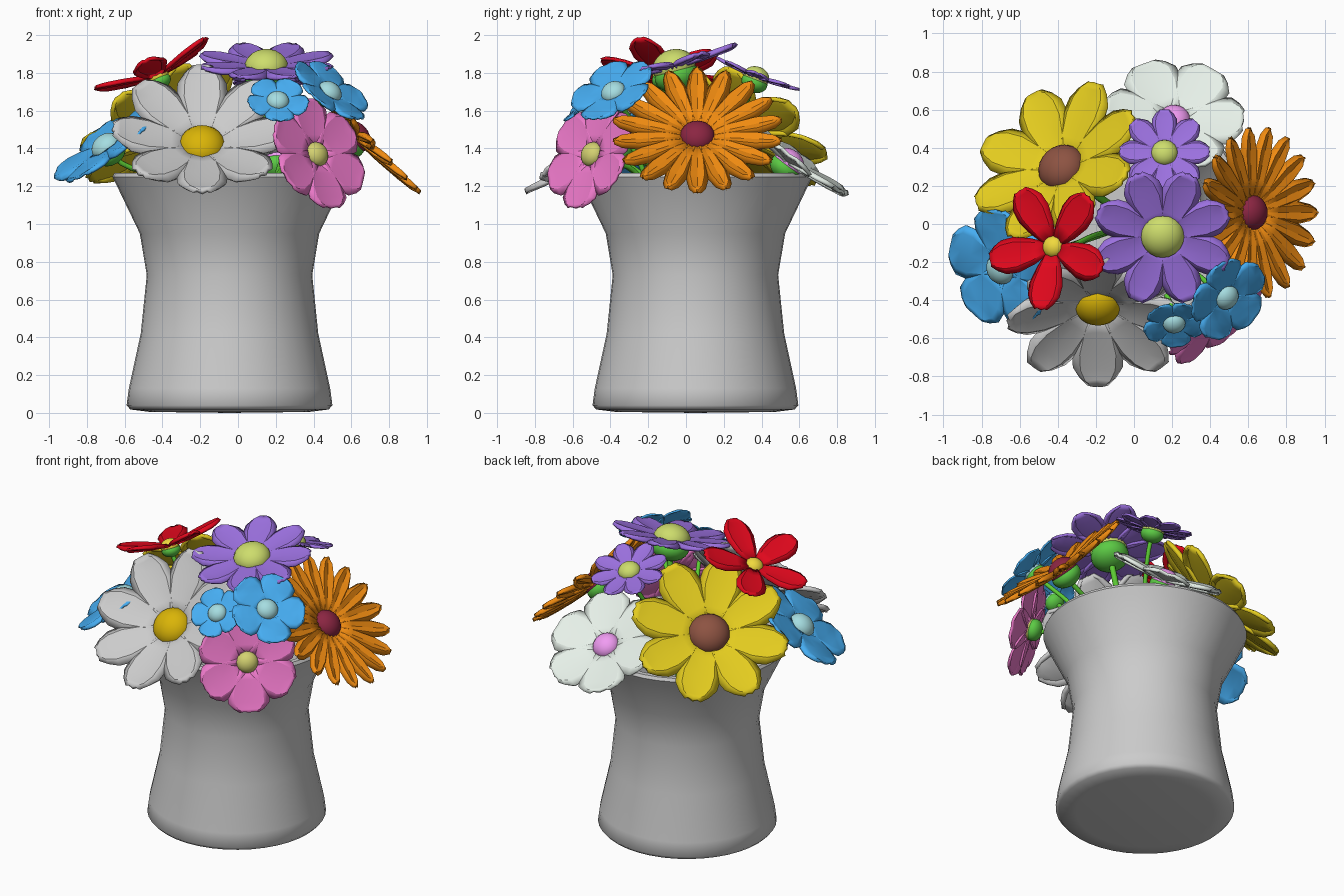
import bpy, bmesh, math
from mathutils import Vector, Matrix

if "Cube" in bpy.data.objects:
    bpy.data.objects.remove(bpy.data.objects["Cube"])

MATS = {}


def material(hexcol):
    if hexcol not in MATS:
        m = bpy.data.materials.new("colour_" + hexcol)
        rgb = [(int(hexcol[i:i + 2], 16) / 255) ** 2.2 for i in (0, 2, 4)]
        m.diffuse_color = (*rgb, 1)
        m.use_nodes = True
        m.node_tree.nodes["Principled BSDF"].inputs["Base Color"].default_value = m.diffuse_color
        MATS[hexcol] = m
    return MATS[hexcol]


def make(name, bm, matrix=None, colour=None, angle=35):
    me = bpy.data.meshes.new(name)
    bmesh.ops.recalc_face_normals(bm, faces=bm.faces)
    bm.to_mesh(me)
    bm.free()
    ob = bpy.data.objects.new(name, me)
    bpy.context.collection.objects.link(ob)
    if matrix:
        ob.matrix_world = matrix
    if colour:
        me.materials.append(material(colour))
    bpy.ops.object.select_all(action='DESELECT')
    ob.select_set(True)
    bpy.context.view_layer.objects.active = ob
    bpy.ops.object.shade_smooth_by_angle(angle=math.radians(angle))
    return ob


# Vase: lathed profile, outside then inside
def vase():
    profile = [(0, 0), (.42, .005), (.525, .018), (.545, .04), (.533, .13), (.47, .42),
               (.438, .73), (.475, .95), (.60, 1.21), (.62, 1.25), (.61, 1.27),
               (.58, 1.27), (.56, 1.21), (.435, .95), (.40, .73), (.43, .42), (.45, .1), (0, .09)]
    bm = bmesh.new()
    n = 40
    rings = []
    for r, z in profile:
        k = n if r else 1
        rings.append([bm.verts.new((r * math.cos(math.tau * i / n),
                                    r * math.sin(math.tau * i / n), z)) for i in range(k)])
    for a, b in zip(rings, rings[1:]):
        for i in range(n):
            j = (i + 1) % n
            quad = [a[i % len(a)], a[j % len(a)], b[j % len(b)], b[i % len(b)]]
            bm.faces.new(list(dict.fromkeys(quad)))
    make("vase", bm, Matrix.Translation((-.045, .05, 0)), angle=50)


# Petal outlines: (fraction of length, fraction of full width)
LEAF = [(.15, .35), (.35, .72), (.6, 1), (.78, .95), (.92, .66), (1, .3)]
BROAD = [(.15, .5), (.35, .75), (.6, 1), (.8, 1), (.94, .72), (1, .42)]
POINTED = [(.13, .3), (.4, .75), (.7, 1), (.89, .6), (1, .05)]
ACROSS = [(-1, -.03), (-.72, .012), (0, -.015), (.72, .012), (1, -.03)]


def petals(name, mw, count, radius, width, cup, phase, outline, colour):
    bm = bmesh.new()
    for k in range(count):
        rot = Matrix.Rotation(math.radians(phase) + math.tau * k / count, 3, 'Z')
        rows = []
        for t, w in outline:
            rise = cup * t * radius
            run = radius * t * math.sqrt(1 - cup * cup)
            row = []
            for s, h in ACROSS:
                # the tip row curls back slightly at its sides
                p = Vector((run - (.03 * radius * abs(s) if t > .9 else 0),
                            s * w * width / 2, rise + h * radius * min(1, w + .2)))
                row.append(bm.verts.new(rot @ p))
            rows.append(row)
        for a, b in zip(rows, rows[1:]):
            for i in range(len(ACROSS) - 1):
                bm.faces.new((a[i], b[i], b[i + 1], a[i + 1]))
    ob = make(name, bm, mw, colour, 25)
    sol = ob.modifiers.new("thickness", 'SOLIDIFY')
    sol.thickness = .045 * radius
    sol.offset = -1


def ball(name, mw, r, squash, offset, colour):
    bm = bmesh.new()
    bmesh.ops.create_uvsphere(bm, u_segments=20, v_segments=12, radius=r)
    local = Matrix.Translation((0, 0, offset)) @ Matrix.Diagonal((1, 1, squash, 1))
    make(name, bm, mw @ local, colour)


# Curved stem from the flower back down into the vase
def stem(name, pos, n, thick):
    cu = bpy.data.curves.new(name, 'CURVE')
    cu.dimensions = '3D'
    cu.bevel_depth = thick
    cu.bevel_resolution = 2
    cu.resolution_u = 6
    sp = cu.splines.new('BEZIER')
    sp.bezier_points.add(2)
    back = pos - n * .2
    pts = [pos - n * .04, Vector((pos.x * .5, pos.y * .5, min(back.z - .05, 1.36))),
           Vector((pos.x * .2, pos.y * .2, .55))]
    for bp, p in zip(sp.bezier_points, pts):
        bp.co = p
        bp.handle_left_type = bp.handle_right_type = 'AUTO'
    sp.bezier_points[0].handle_right_type = 'FREE'
    sp.bezier_points[0].handle_right = pts[0] - n * .15
    cu.materials.append(material("5CC936"))
    bpy.context.collection.objects.link(bpy.data.objects.new(name, cu))


def flower(name, pos, n, count, radius, width, cup, phase, outline, colour, core_r, core):
    pos, n = Vector(pos), Vector(n).normalized()
    up = (Vector((0, 0, 1)) - n * n.z).normalized()
    side = up.cross(n)
    mw = Matrix((side, up, n)).transposed().to_4x4()
    mw.translation = pos
    petals(name + "_petals", mw, count, radius, width, cup, phase, outline, colour)
    ball(name + "_centre", mw, core_r, .8, .12 * core_r, core)
    ball(name + "_calyx", mw, core_r * 1.02, .75, -.32 * core_r, "5CC946")
    stem(name + "_stem", pos, n, max(.014, core_r * .16))


vase()
BLUE, TEAL, PURPLE, LIME = "48ACF2", "A4DCE0", "9A70DE", "CCDC6C"

# name, position, facing, petals, radius, width, cup, phase, outline, colour, centre size, centre colour
flower("grey_daisy", (-.19, -.41, 1.40), (0, -.71, .71), 8, .5, .25, .28, 0, LEAF, None, .125, "D9B310")
flower("large_purple_flower", (.15, -.06, 1.82), (0, -.25, .96), 8, .375, .19, .1, 22.5, LEAF, PURPLE, .115, LIME)
flower("small_purple_flower", (.16, .37, 1.77), (0, .36, .93), 8, .24, .125, .1, 0, LEAF, PURPLE, .07, LIME)
flower("red_flower", (-.42, -.12, 1.775), (-.4, .1, .91), 5, .35, .175, .2, 80, LEAF, "E01022", .058, "F0D840")
flower("yellow_daisy", (-.37, .285, 1.455), (-.45, .5, .72), 8, .495, .25, .18, 27, LEAF, "E2CA24", .13, "8C5444")
flower("white_flower", (.21, .54, 1.32), (.05, .6, .8), 6, .37, .29, .14, 0, BROAD, "E6F0E8", .085, "F09AF2")
flower("orange_daisy", (.61, .06, 1.455), (.735, 0, .68), 18, .46, .088, .12, 10, POINTED, "F08A18", .093, "8A2A44")
flower("pink_flower", (.41, -.49, 1.365), (.62, -.7, .33), 6, .31, .245, .08, 30, BROAD, "EC78C8", .068, "D2D070")
flower("small_blue_flower", (.21, -.515, 1.645), (.08, -.7, .7), 5, .165, .15, .12, 54, BROAD, BLUE, .06, TEAL)
flower("right_blue_flower", (.48, -.38, 1.69), (.55, -.4, .73), 5, .235, .21, .12, 54, BROAD, BLUE, .068, TEAL)
flower("left_blue_flower", (-.69, -.23, 1.40), (-.58, -.25, .78), 5, .325, .28, .07, 12, BROAD, BLUE, .085, TEAL)
